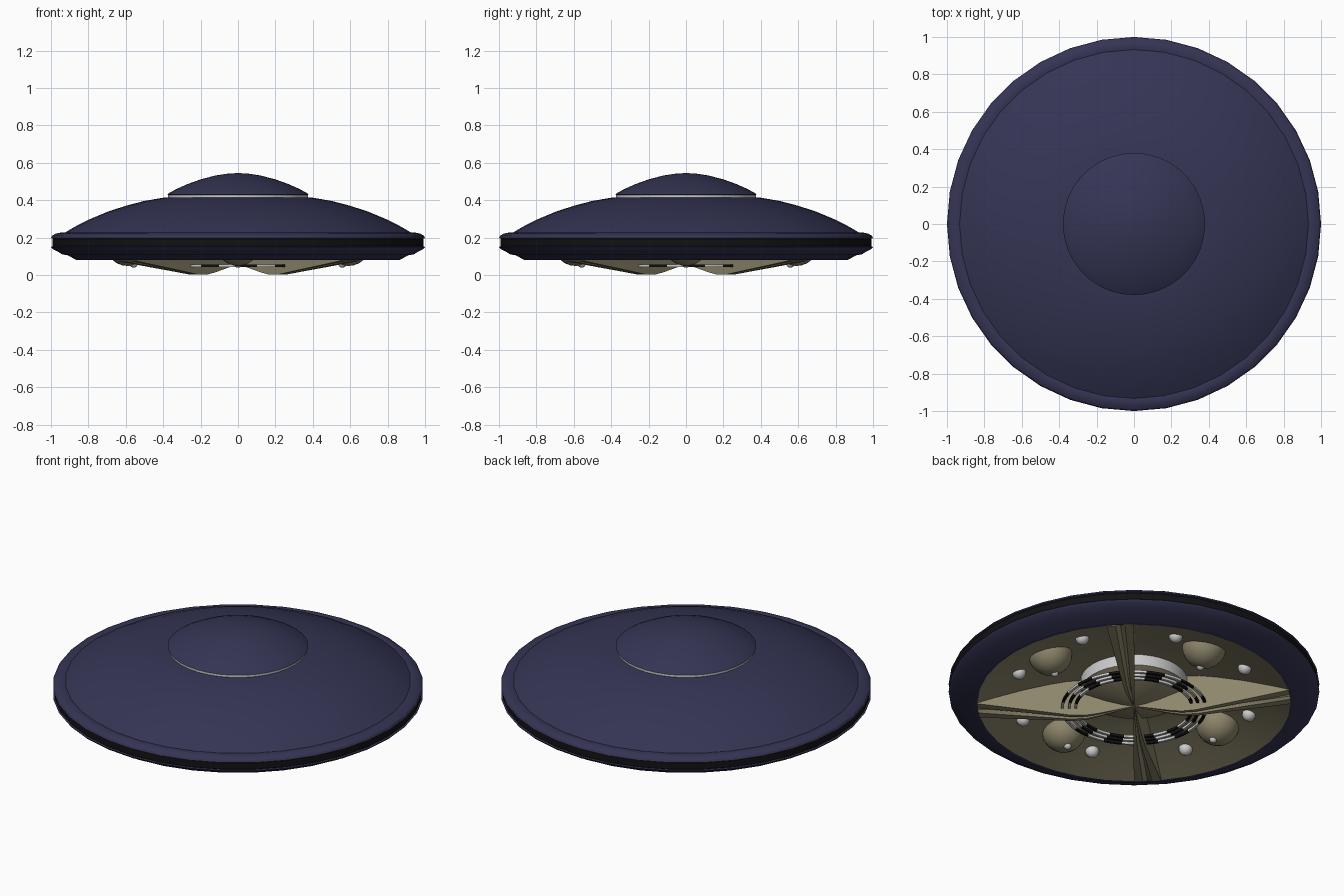
import bpy, bmesh
from math import sin, cos, pi, radians
from mathutils import Matrix, Vector

if "Cube" in bpy.data.objects:
    bpy.data.objects.remove(bpy.data.objects["Cube"])


def material(name, rgb):
    m = bpy.data.materials.new(name)
    m.diffuse_color = (*rgb, 1)
    m.use_nodes = True
    m.node_tree.nodes["Principled BSDF"].inputs["Base Color"].default_value = m.diffuse_color
    return m


NAVY = material("navy", (0.035, 0.035, 0.09))
BLACK = material("black", (0.006, 0.006, 0.007))
OLIVE = material("olive", (0.27, 0.24, 0.15))
GREY = material("grey", (0.55, 0.55, 0.55))


def finish(name, bm, mats, merge=True):
    if merge:
        bmesh.ops.remove_doubles(bm, verts=bm.verts, dist=1e-5)
    me = bpy.data.meshes.new(name)
    bm.to_mesh(me)
    bm.free()
    for m in mats:
        me.materials.append(m)
    ob = bpy.data.objects.new(name, me)
    bpy.context.collection.objects.link(ob)
    return ob


def lathe(name, profile, mats, seg=36, dash=0):
    """Spin (radius, z) points, listed from the top outwards and down."""
    bm = bmesh.new()
    cols = []
    for j in range(seg):
        a = 2 * pi * j / seg
        cols.append([bm.verts.new((r * cos(a), r * sin(a), z)) for r, z in profile])
    for j in range(seg):
        p, q = cols[j], cols[(j + 1) % seg]
        for i in range(len(profile) - 1):
            f = bm.faces.new((p[i], p[i + 1], q[i + 1], q[i]))
            if dash:
                f.material_index = (j // dash) % 2
    bmesh.ops.dissolve_degenerate(bm, dist=1e-6, edges=bm.edges)
    return finish(name, bm, mats)


# Cockpit dome and the collar under it
lathe("dome", [(0, .545), (.06, .541), (.12, .532), (.2, .511), (.27, .486),
               (.33, .459), (.365, .44), (.38, .43), (.37, .428)], [NAVY])
lathe("dome_collar", [(.37, .43), (.375, .428), (.375, .408)], [GREY])

# Saucer top, rim halves and the dark band between them
lathe("upper_hull", [(.36, .415), (.4, .413), (.5, .396), (.6, .37), (.7, .337),
                     (.8, .295), (.88, .254), (.94, .218)], [NAVY])
lathe("rim_upper", [(.93, .222), (.95, .226), (.975, .221), (.993, .21),
                    (1, .197), (.988, .194)], [NAVY])
lathe("rim_band", [(.988, .195), (.992, .192), (.992, .155), (.988, .15)], [BLACK])
lathe("rim_lower", [(.988, .153), (1, .15), (.99, .138), (.965, .126), (.94, .11),
                    (.91, .105), (.865, .08), (.845, .08)], [NAVY])

# Concave underside with the central hub
lathe("underside", [(.845, .08), (.75, .112), (.6, .158), (.45, .195),
                    (.36, .212), (.28, .218)], [OLIVE])
lathe("hub_wall", [(.28, .218), (.29, .215), (.29, .15)], [GREY])
lathe("hub_cone", [(.29, .15), (.26, .13), (.15, .09), (.06, .066), (0, .058)], [OLIVE])

# Dashed rings around the hub
for n, r in enumerate((.315, .35, .387)):
    h = .007
    lathe(f"dashed_ring_{n + 1}",
          [(r - h, .05 + h), (r + h, .05 + h), (r + h, .05 - h), (r - h, .05 - h),
           (r - h, .05 + h)], [BLACK, GREY], seg=72, dash=3)


# Diagonal tapered fins with a groove along the lower edge
def fin(name, angle):
    bm = bmesh.new()
    rows = []
    for r, low, high in ((.01, .056, .12), (.2, .012, .2), (.26, .002, .222),
                         (.34, .003, .217), (.45, .019, .197), (.6, .04, .16),
                         (.845, .075, .085)):
        w = .003 + .085 * r
        g = min(.03, (high - low) * .6)
        pts = [(-w, high), (-w, low), (-.35 * w, low), (0, low + g),
               (.35 * w, low), (w, low), (w, high)]
        rows.append([bm.verts.new((r, y, z)) for y, z in pts])
    for a, b in zip(rows, rows[1:]):
        for i in range(6):
            bm.faces.new((a[i], a[i + 1], b[i + 1], b[i]))
    for end in (rows[0], rows[-1]):
        bm.faces.new(end)
    bmesh.ops.recalc_face_normals(bm, faces=bm.faces)
    bmesh.ops.rotate(bm, verts=bm.verts, matrix=Matrix.Rotation(angle, 3, 'Z'))
    return finish(name, bm, [OLIVE])


for k in range(4):
    fin(f"fin_{k + 1}", radians(45 + 90 * k))


def ball(name, loc, radius, mat, seg, rings):
    bm = bmesh.new()
    bmesh.ops.create_uvsphere(bm, u_segments=seg, v_segments=rings, radius=radius)
    # keep only the half that shows below the sloping underside
    normal = Vector((-loc[0], -loc[1], 0)).normalized() * .3 + Vector((0, 0, -1))
    rot = normal.to_track_quat('Z', 'Y').to_matrix()
    bmesh.ops.bisect_plane(bm, geom=bm.verts[:] + bm.edges[:] + bm.faces[:],
                           plane_co=(0, 0, -radius * .2), plane_no=(0, 0, -1),
                           clear_outer=True)
    bmesh.ops.rotate(bm, verts=bm.verts, matrix=rot)
    bmesh.ops.translate(bm, verts=bm.verts, vec=loc)
    return finish(name, bm, [mat]), normal.normalized()


# Landing balls with a small stud at the bottom of each
for k in range(4):
    a = radians(90 * k)
    c = Vector((.59 * cos(a), .59 * sin(a), .168))
    _, d = ball(f"landing_ball_{k + 1}", c, .12, OLIVE, 20, 12)
    ball(f"ball_stud_{k + 1}", c + d * .112, .022, GREY, 12, 8)

# Small lamps between the balls and the fins
for k in range(8):
    a = radians(25 + 45 * k)
    ball(f"lamp_{k + 1}", Vector((.66 * cos(a), .66 * sin(a), .138)), .038, GREY, 14, 8)

# Smooth shading with sharp edges kept
for ob in bpy.context.collection.objects:
    ob.select_set(True)
    bpy.context.view_layer.objects.active = ob
bpy.ops.object.shade_smooth_by_angle(angle=radians(30))
